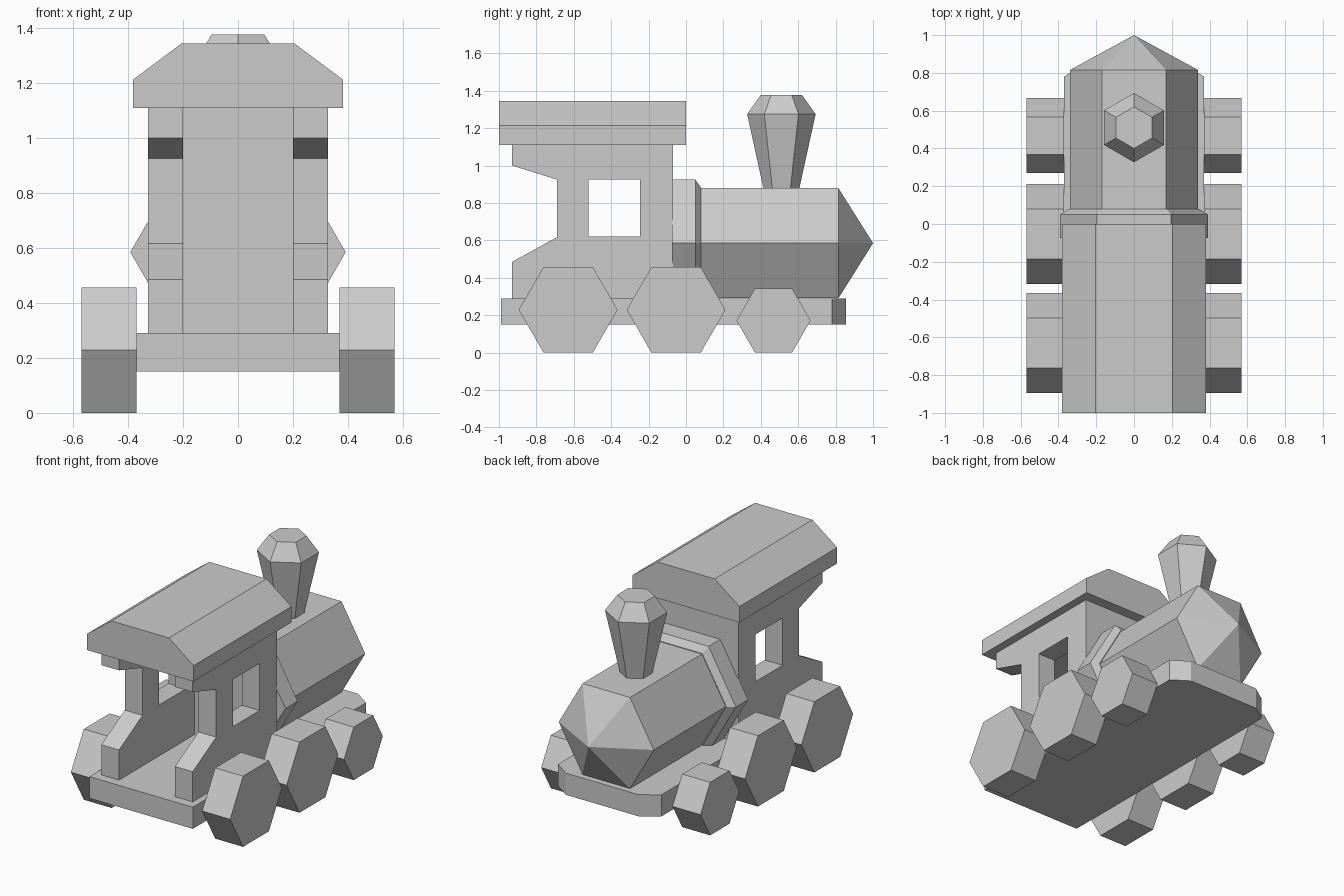
import bpy, bmesh
from math import sin, cos, pi

if "Cube" in bpy.data.objects:
    bpy.data.objects.remove(bpy.data.objects["Cube"])


def skin(name, rings):
    """Join matching rings of points with quads and cap both ends."""
    bm = bmesh.new()
    loops = [[bm.verts.new(p) for p in ring] for ring in rings]
    for a, b in zip(loops, loops[1:]):
        for i in range(len(a)):
            j = (i + 1) % len(a)
            bm.faces.new((a[i], a[j], b[j], b[i]))
    bm.faces.new(loops[0][::-1])
    bm.faces.new(loops[-1])
    bmesh.ops.remove_doubles(bm, verts=bm.verts, dist=1e-4)
    bmesh.ops.recalc_face_normals(bm, faces=bm.faces)
    mesh = bpy.data.meshes.new(name)
    bm.to_mesh(mesh)
    bm.free()
    obj = bpy.data.objects.new(name, mesh)
    bpy.context.collection.objects.link(obj)
    return obj


def hexagon(r):
    return [(r * cos(k * pi / 3), r * sin(k * pi / 3)) for k in range(6)]


def hex_along_y(name, z, sections):
    return skin(name, [[(u, y, z + v) for u, v in hexagon(r)] for y, r in sections])


def prism_x(name, profile, x0, x1):
    return skin(name, [[(x, y, z) for y, z in profile] for x in (x0, x1)])


def box(name, x0, x1, y0, y1, z0, z1):
    return prism_x(name, [(y0, z0), (y1, z0), (y1, z1), (y0, z1)], x0, x1)


# Chassis plate with chamfered nose corners
plan = [(-0.37, -0.99), (0.37, -0.99), (0.37, 0.78), (0.26, 0.855), (-0.26, 0.855), (-0.37, 0.78)]
skin("chassis", [[(x, y, z) for x, y in plan] for z in (0.15, 0.29)])

# Boiler with pointed nose, and the collar next to the cab
hex_along_y("boiler", 0.585, [(-0.075, 0.34), (0.815, 0.34), (1.0, 0)])
hex_along_y("boiler_collar", 0.585, [(-0.075, 0.392), (0.05, 0.392), (0.08, 0.345)])

# Chimney
skin("chimney", [[(v, 0.51 + u, z) for u, v in hexagon(r)]
                 for z, r in ((0.85, 0.09), (1.275, 0.183), (1.378, 0.11))])

# Cab side walls with window openings
cutter = box("window_cutter", -0.6, 0.6, -0.52, -0.245, 0.62, 0.925)
cutter.hide_render = True
cutter.display_type = 'WIRE'
side = [(-0.93, 0.29), (-0.93, 0.485), (-0.69, 0.617), (-0.69, 0.925), (-0.93, 1.0),
        (-0.93, 1.11), (-0.07, 1.11), (-0.07, 0.29)]
for label, s in (("left", -1), ("right", 1)):
    wall = prism_x(f"cab_wall_{label}", side, s * 0.2, s * 0.327)
    cut = wall.modifiers.new("window", 'BOOLEAN')
    cut.object = cutter
    cut.operation = 'DIFFERENCE'
    cut.solver = 'EXACT'

# Cab bulkhead behind the boiler
box("cab_bulkhead", -0.2, 0.2, -0.16, -0.07, 0.29, 1.11)

# Roof
arch = [(-0.382, 1.11), (0.382, 1.11), (0.382, 1.213), (0.205, 1.345), (-0.205, 1.345), (-0.382, 1.213)]
skin("roof", [[(x, y, z) for x, z in arch] for y in (-1.0, 0.0)])

# Wheels: two large pairs and a small pair
for label, y, r in (("rear", -0.63, 0.264), ("middle", -0.053, 0.264), ("nose", 0.468, 0.198)):
    z = r * sin(pi / 3)
    profile = [(y + u, z + v) for u, v in hexagon(r)]
    for s in (-1, 1):
        prism_x(f"{label}_wheel_{'right' if s > 0 else 'left'}", profile, s * 0.37, s * 0.57)
